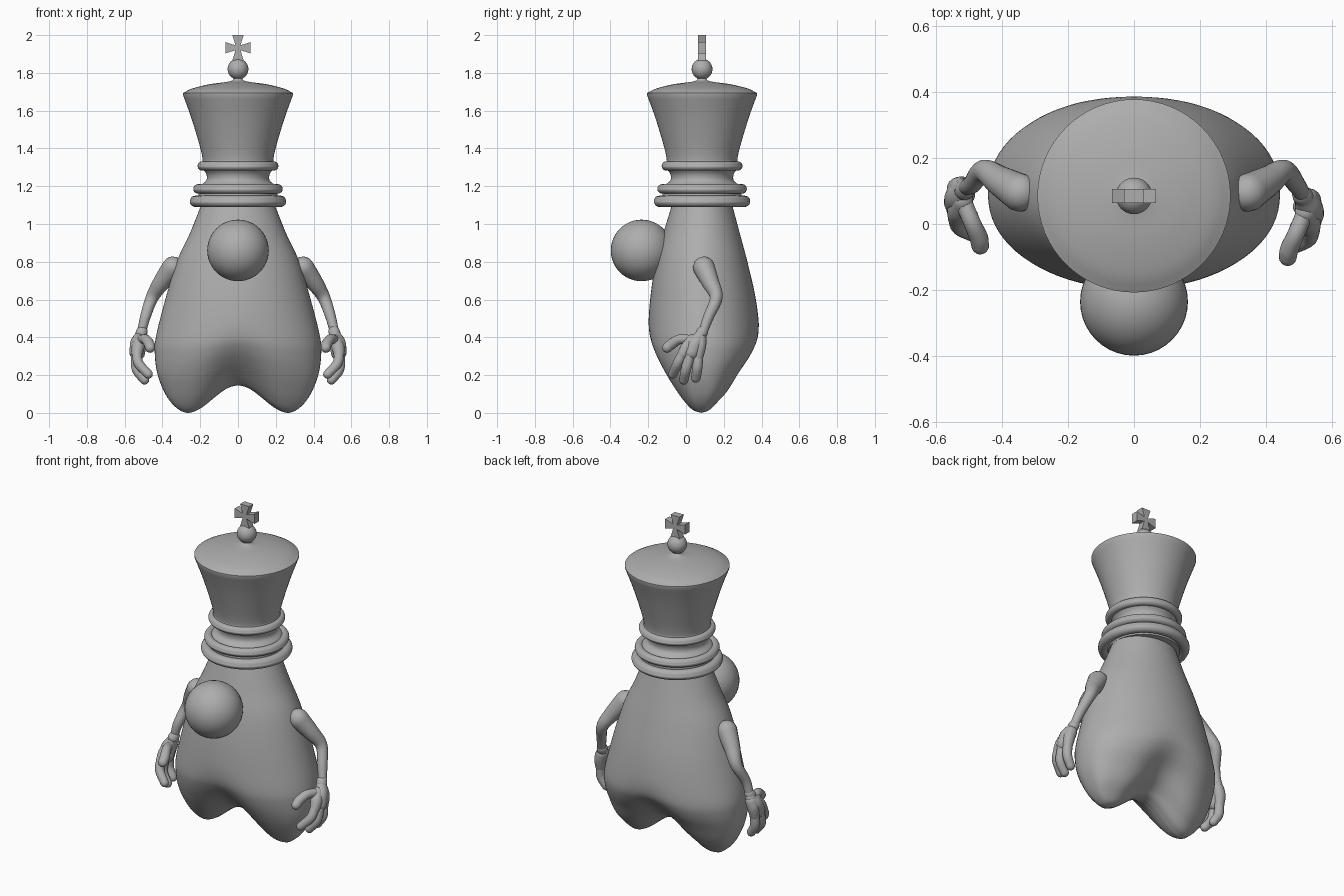
import bpy, bmesh, math
from mathutils import Vector

cube = bpy.data.objects.get("Cube")
if cube:
    bpy.data.objects.remove(cube, do_unlink=True)

grey = bpy.data.materials.new("plain grey")
grey.use_nodes = True
grey.diffuse_color = (0.42, 0.42, 0.42, 1)
grey.node_tree.nodes["Principled BSDF"].inputs["Base Color"].default_value = grey.diffuse_color

AXIS_Y = 0.085


def finish(name, bm, smooth=True):
    bmesh.ops.remove_doubles(bm, verts=bm.verts, dist=0.0001)
    bmesh.ops.recalc_face_normals(bm, faces=bm.faces)
    mesh = bpy.data.meshes.new(name)
    bm.to_mesh(mesh)
    bm.free()
    mesh.materials.append(grey)
    obj = bpy.data.objects.new(name, mesh)
    bpy.context.collection.objects.link(obj)
    if smooth:
        bpy.ops.object.select_all(action='DESELECT')
        obj.select_set(True)
        bpy.context.view_layer.objects.active = obj
        bpy.ops.object.shade_smooth_by_angle(angle=math.radians(40))
    return obj


def spline(keys, steps):
    """Smooth curve through key tuples of any length."""
    keys = [Vector(k) for k in keys]
    ext = [keys[0] * 2 - keys[1]] + keys + [keys[-1] * 2 - keys[-2]]
    out = []
    for a, b, c, d in zip(ext, ext[1:], ext[2:], ext[3:]):
        for i in range(steps):
            t = i / steps
            out.append(0.5 * (2 * b + (c - a) * t + (2 * a - 5 * b + 4 * c - d) * t ** 2
                              + (3 * b - a - 3 * c + d) * t ** 3))
    return out + [keys[-1]]


def loft(name, rings, caps=True):
    bm = bmesh.new()
    rows = [[bm.verts.new(p) for p in ring] for ring in rings]
    n = len(rows[0])
    for low, high in zip(rows, rows[1:]):
        for i in range(n):
            j = (i + 1) % n
            bm.faces.new((low[i], low[j], high[j], high[i]))
    if caps:
        bm.faces.new(rows[0])
        bm.faces.new(rows[-1])
    return finish(name, bm)


def lathe(name, profile, n=64):
    turn = [2 * math.pi * i / n for i in range(n)]
    return loft(name, [[(r * math.cos(t), AXIS_Y + r * math.sin(t), z) for t in turn]
                       for r, z in profile])


def ball(name, centre, radii):
    bm = bmesh.new()
    bmesh.ops.create_uvsphere(bm, u_segments=40, v_segments=24, radius=1)
    for v in bm.verts:
        v.co = Vector(centre) + Vector(a * b for a, b in zip(v.co, radii))
    return finish(name, bm)


def tube(name, keys, n=18):
    """Round-ended limb through (x, y, z, radius) keys."""
    path = spline(keys, 6)
    pts, rad = [p.to_3d() for p in path], [p[3] for p in path]
    tans = [(pts[min(i + 1, len(pts) - 1)] - pts[max(i - 1, 0)]).normalized()
            for i in range(len(pts))]
    side = tans[0].orthogonal().normalized()
    rings = []

    def ring(c, r, t):
        other = t.cross(side)
        rings.append([c + r * (side * math.cos(2 * math.pi * k / n)
                               + other * math.sin(2 * math.pi * k / n)) for k in range(n)])

    bends = [math.radians(a) for a in (85, 65, 45, 22)]
    for i, (c, r, t) in enumerate(zip(pts, rad, tans)):
        if i == 0:
            for b in bends:
                ring(c - t * r * math.sin(b), r * math.cos(b), t)
        else:
            side = tans[i - 1].rotation_difference(t) @ side
        ring(c, r, t)
    for b in reversed(bends):
        ring(pts[-1] + tans[-1] * rad[-1] * math.sin(b), rad[-1] * math.cos(b), tans[-1])
    return loft(name, rings)


# Body: oval rings (height, half width, front, back), arched into two feet
body_keys = [(0, .27, .08, .08), (.012, .305, .025, .135), (.05, .35, -.02, .18),
             (.11, .39, -.07, .24), (.2, .425, -.13, .3), (.3, .44, -.18, .365),
             (.4, .435, -.2, .39), (.6, .385, -.19, .37), (.8, .325, -.16, .325),
             (.95, .255, -.12, .285), (1.1, .195, -.075, .245)]


def body_ring(key, n=80):
    z, a, front, back = key
    low = max(0, 1 - z / 0.5) ** 1.5
    mid, depth = (front + back) / 2, (back - front) / 2
    out = []
    for i in range(n):
        t = 2 * math.pi * i / n
        x, s = a * math.cos(t), math.sin(t)
        arch = 0.0725 * (1 + math.cos(math.pi * min(1, abs(x) / 0.27)))
        dent = 1 - 0.3 * low * math.exp(-(x / 0.13) ** 2)
        y = mid + depth * dent * math.copysign(abs(s) ** (1 - 0.5 * low), s)
        out.append((x, y, z + arch * low))
    return out


body = loft("body", [body_ring(k) for k in spline(body_keys, 5)], caps=False)

# Nose
ball("nose", (0, -.235, .86), (.163, .163, .163))

# Collar rings and neck
lathe("neck", spline([(.2, 1.09), (.21, 1.15), (.2, 1.2), (.168, 1.23),
                      (.168, 1.265), (.19, 1.3), (.185, 1.35)], 4))
for name, radius, z, thick in (("lower_collar", .225, 1.12, .03),
                               ("middle_collar", .212, 1.186, .025),
                               ("upper_collar", .19, 1.307, .024)):
    section = [2 * math.pi * i / 20 for i in range(21)]
    lathe(name, [(radius + thick * math.cos(t), z + thick * math.sin(t)) for t in section])

# Flared crown with a shallow domed lid
crown = spline([(.185, 1.31), (.19, 1.36), (.21, 1.44), (.25, 1.57), (.292, 1.685)], 5)
lid = spline([(.292, 1.693), (.24, 1.718), (.15, 1.74), (.06, 1.752),
              (.028, 1.762), (.022, 1.78)], 4)
lathe("crown", crown + lid)
ball("crown_knob", (0, AXIS_Y, 1.82), (.055, .055, .055))

# Flared cross on top
bm = bmesh.new()
outline = []
for k in range(4):
    c, s = round(math.cos(k * math.pi / 2)), round(math.sin(k * math.pi / 2))
    for u, v in ((.03, .067), (-.03, .067), (-.013, .013)):
        outline.append((u * c - v * s, 1.933 + u * s + v * c))
base = bm.faces.new([bm.verts.new((x, AXIS_Y - .021, z)) for x, z in outline])
new = bmesh.ops.extrude_face_region(bm, geom=[base])["geom"]
bmesh.ops.translate(bm, vec=(0, .042, 0),
                    verts=[g for g in new if isinstance(g, bmesh.types.BMVert)])
finish("crown_cross", bm, smooth=False)

# Arms and hands; the right hand sits slightly further back
arm = [(.345, .095, .77, .058), (.405, .13, .69, .046), (.455, .16, .61, .034),
       (.49, .12, .51, .028), (.51, .09, .43, .024)]
digits = {
    "thumb": [(.515, .03, .385, .026), (.49, -.03, .39, .026),
              (.47, -.075, .365, .028), (.465, -.1, .345, .027)],
    "index_finger": [(.535, -.02, .31, .026), (.525, -.045, .26, .026), (.475, -.07, .205, .024)],
    "middle_finger": [(.54, .02, .3, .028), (.535, .0, .23, .027), (.495, -.012, .175, .025)],
    "outer_finger": [(.535, .065, .31, .027), (.535, .06, .24, .027), (.505, .052, .185, .025)],
}
for label, sx, back in (("left", 1, 0), ("right", -1, .035)):
    def place(keys, move=back):
        return [(sx * k[0], k[1] + move) + tuple(k[2:]) for k in keys]

    upper = place(arm, 0)
    upper[-1] = place(arm[-1:], back * .6)[0]
    tube(label + "_arm", upper)
    tube(label + "_cuff", place([(.508, .088, .432, .03), (.512, .082, .42, .031)], back * .6))
    tube(label + "_palm", place([(.515, .075, .41, .03), (.528, .05, .37, .042),
                                 (.533, .03, .32, .042)]))
    tube(label + "_palm_edge", place([(.52, .075, .39, .034), (.532, .072, .35, .034),
                                      (.536, .065, .3, .028)]))
    tube(label + "_palm_front", place([(.518, .035, .385, .032), (.53, .005, .345, .034),
                                       (.535, -.018, .31, .028)]))
    for name, keys in digits.items():
        tube(label + "_" + name, place(keys))
